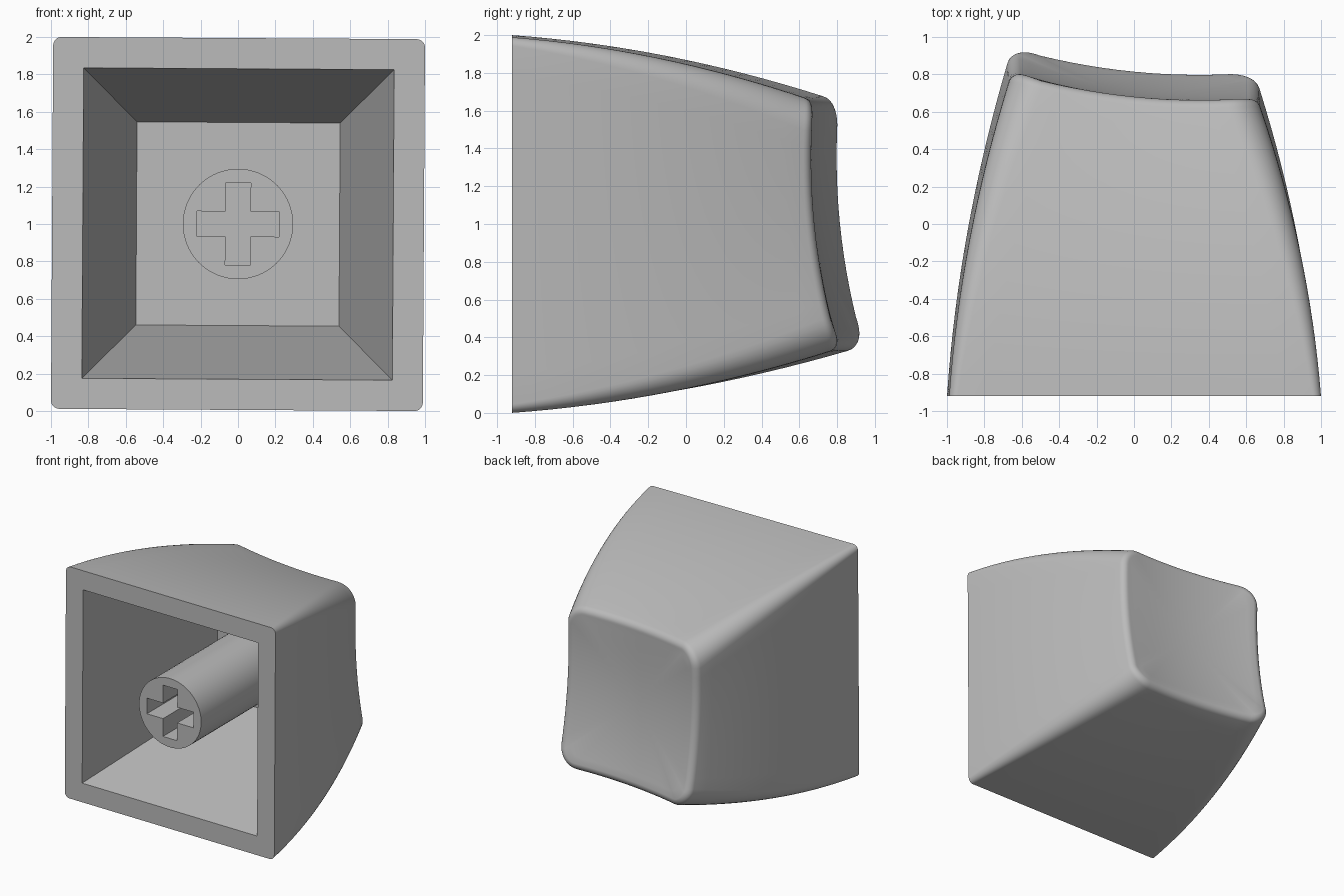
import bpy, bmesh, math
from mathutils import Matrix

if "Cube" in bpy.data.objects:
    bpy.data.objects.remove(bpy.data.objects["Cube"])

FRONT = -0.92      # open end of the shell
FLOOR = 0.5        # inside floor of the cavity
FILLET = 0.06      # rounding around the dished face
TWIST = 0.006

grey = bpy.data.materials.new("light grey plastic")
grey.use_nodes = True
colour = (0.5, 0.5, 0.5, 1)
grey.diffuse_color = colour
grey.node_tree.nodes["Principled BSDF"].inputs["Base Color"].default_value = colour


def make_object(name, bm):
    bmesh.ops.recalc_face_normals(bm, faces=bm.faces)
    mesh = bpy.data.meshes.new(name)
    bm.to_mesh(mesh)
    bm.free()
    mesh.materials.append(grey)
    ob = bpy.data.objects.new(name, mesh)
    ob.location.z = 1
    ob.rotation_euler.y = TWIST
    bpy.context.collection.objects.link(ob)
    return ob


def outline(half, radius, arc=8, side=12):
    """Rounded square in the x-z plane."""
    pts = []
    inner = half - radius
    for k in range(4):
        turn = Matrix.Rotation(k * math.pi / 2, 2)
        quarter = [(half, inner * (2 * i / side - 1)) for i in range(side)]
        for i in range(arc):
            a = math.pi / 2 * i / arc
            quarter.append((inner + radius * math.cos(a), inner + radius * math.sin(a)))
        pts += [(turn[0][0] * x + turn[0][1] * z, turn[1][0] * x + turn[1][1] * z)
                for x, z in quarter]
    return pts


def dish(x, z):
    """Tilted, hollowed face at the back."""
    return 0.70 - 0.1 * (x + z) + 0.143 * (x * x + z * z)


def half_width(t):
    return 0.994 - 0.12 * t - 0.2 * t * t


def corner(t):
    return 0.045 + 0.13 * t


# Shell: one chain of rings from the cavity floor, over the rim, to the dish
rings = []
for half, y in ((0, FLOOR), (0.543, FLOOR), (0.83, FRONT)):
    rings.append([(x, y, z) for x, z in outline(half, 0)])

top_half, top_corner = half_width(1), corner(1)
wall_top = [dish(x, z) - FILLET for x, z in outline(top_half, top_corner)]
STEPS = 16
for s in range(STEPS + 1):
    t = s / STEPS
    rings.append([(x, FRONT + t * (y - FRONT), z)
                  for (x, z), y in zip(outline(half_width(t), corner(t)), wall_top)])

lean = math.radians(17)
for s in range(1, 8):
    a = lean + (math.radians(97) - lean) * s / 7
    inset = FILLET * (math.cos(lean) - math.cos(a))
    rise = FILLET * (math.sin(a) - math.sin(lean))
    pts = outline(top_half - inset, top_corner - inset)
    rings.append([(x, y + rise, z) for (x, z), y in zip(pts, wall_top)])

edge = rings[-1]
for s in range(1, 13):
    f = 1 - s / 12
    rings.append([(x * f, dish(x * f, z * f) + (y - dish(x, z)) * f ** 4, z * f)
                  for x, y, z in edge])

bm = bmesh.new()
loops = [[bm.verts.new(p) for p in ring] for ring in rings]
for a, b in zip(loops, loops[1:]):
    for i in range(len(a)):
        j = (i + 1) % len(a)
        bm.faces.new((a[i], a[j], b[j], b[i]))
bmesh.ops.remove_doubles(bm, verts=bm.verts, dist=0.0005)
shell = make_object("shell", bm)

# Stem: round post from the floor to the open end
bm = bmesh.new()
length = FLOOR + 0.02 - FRONT
bmesh.ops.create_cone(bm, cap_ends=True, segments=64, radius1=0.295, radius2=0.295,
                      depth=length,
                      matrix=Matrix.Translation((0, FRONT + length / 2, 0))
                      @ Matrix.Rotation(math.pi / 2, 4, 'X'))
stem = make_object("stem", bm)

# Cross-shaped socket cut into the stem
long, thin, depth = 0.22, 0.067, 0.45
arm = [(long, -thin), (long, thin), (thin, thin)]
cross = []
for k in range(4):
    c, s = round(math.cos(k * math.pi / 2)), round(math.sin(k * math.pi / 2))
    cross += [(c * x - s * z, s * x + c * z) for x, z in arm]
bm = bmesh.new()
face = bm.faces.new([bm.verts.new((x, FRONT - 0.1, z)) for x, z in cross])
grown = bmesh.ops.extrude_face_region(bm, geom=[face])["geom"]
bmesh.ops.translate(bm, vec=(0, depth + 0.1, 0),
                    verts=[v for v in grown if isinstance(v, bmesh.types.BMVert)])
cutter = make_object("socket_cutter", bm)
cutter.hide_render = True
cutter.hide_viewport = True

cut = stem.modifiers.new("socket", 'BOOLEAN')
cut.object = cutter
cut.operation = 'DIFFERENCE'
cut.solver = 'EXACT'

# Smooth shading with sharp edges kept
for ob in (shell, stem):
    bpy.ops.object.select_all(action='DESELECT')
    ob.select_set(True)
    bpy.context.view_layer.objects.active = ob
    bpy.ops.object.shade_smooth_by_angle(angle=math.radians(35))
